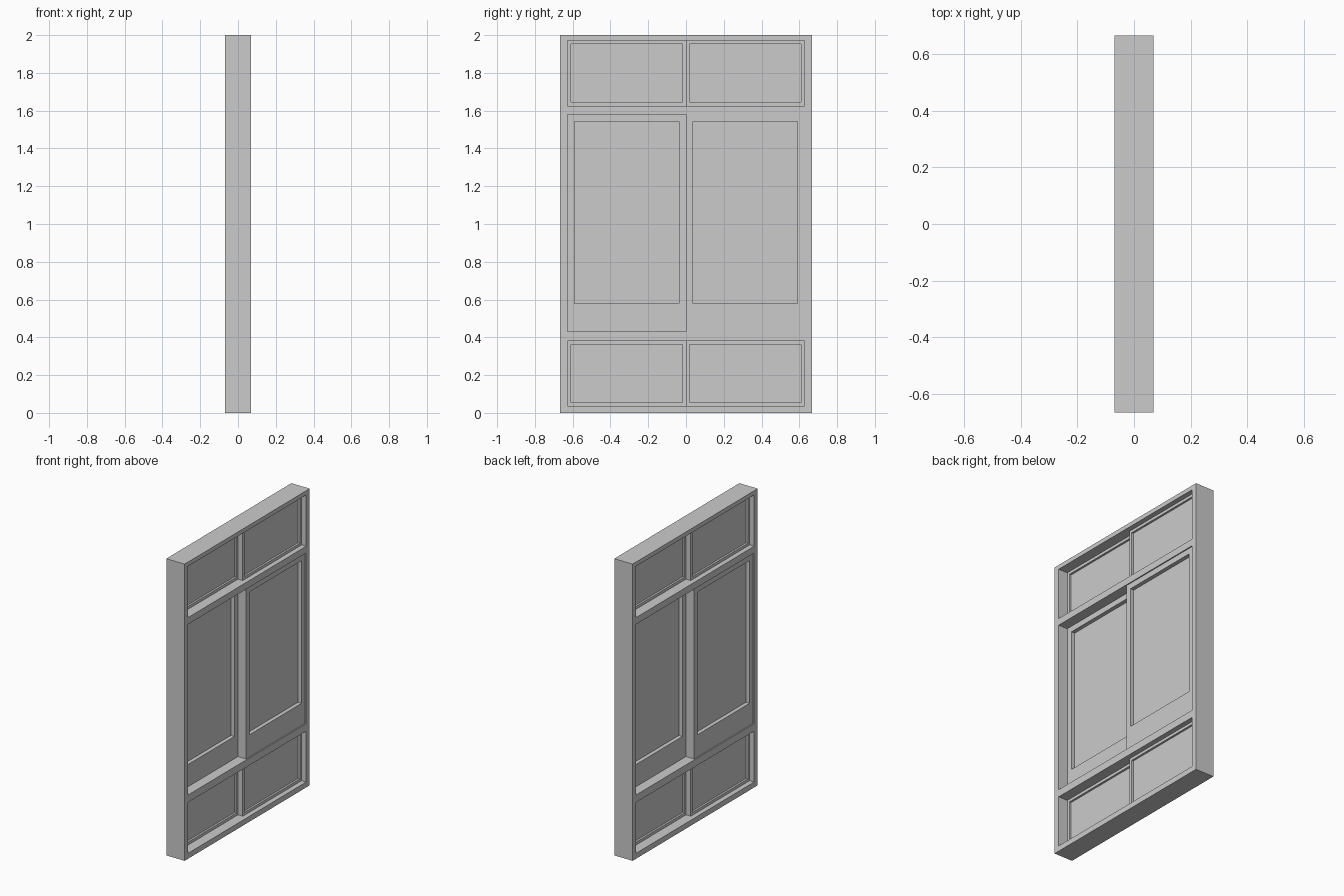
import bpy, bmesh

if "Cube" in bpy.data.objects:
    bpy.data.objects.remove(bpy.data.objects["Cube"])


def make_object(name, bm):
    mesh = bpy.data.meshes.new(name)
    bm.to_mesh(mesh)
    bm.free()
    obj = bpy.data.objects.new(name, mesh)
    bpy.context.collection.objects.link(obj)
    return obj


def pierced_slab(name, ys, zs, holes, x0, x1):
    """Slab in the yz plane, split by ys/zs, with the listed cells left open."""
    bm = bmesh.new()
    grid = [[bm.verts.new((x0, y, z)) for z in zs] for y in ys]
    for i in range(len(ys) - 1):
        for j in range(len(zs) - 1):
            if (i, j) not in holes:
                bm.faces.new((grid[i][j], grid[i + 1][j],
                              grid[i + 1][j + 1], grid[i][j + 1]))
    ext = bmesh.ops.extrude_face_region(bm, geom=bm.faces[:], use_keep_orig=True)
    moved = [v for v in ext["geom"] if isinstance(v, bmesh.types.BMVert)]
    bmesh.ops.translate(bm, verts=moved, vec=(x1 - x0, 0, 0))
    bmesh.ops.recalc_face_normals(bm, faces=bm.faces[:])
    return make_object(name, bm)


W, D, OPEN = 0.666, 0.0685, 0.628

# outer frame with three stacked openings
pierced_slab("outer_frame", [-W, -OPEN, OPEN, W],
             [0, 0.037, 0.38, 0.43, 1.58, 1.626, 1.971, 2.0],
             {(1, 1), (1, 3), (1, 5)}, -D, D)

# sash rows: name, bottom, top, side stile, bottom rail, top rail, depth
rows = [("lower", 0.037, 0.38, 0.019, 0.019, 0.019, 0.035),
        ("middle", 0.43, 1.58, 0.038, 0.15, 0.038, 0.061),
        ("upper", 1.626, 1.971, 0.019, 0.019, 0.019, 0.035)]

for name, z0, z1, stile, low, high, depth in rows:
    # right sash sits on the +x track, left sash on the -x track
    for side, s in (("right", 1), ("left", -1)):
        ys = sorted(s * y for y in (0, stile, OPEN - stile, OPEN))
        zs = [z0, z0 + low, z1 - high, z1]
        pierced_slab(f"{name}_{side}_sash", ys, zs, {(1, 1)}, 0, s * depth)
        # glass pane at mid-depth of the sash
        mid = s * depth / 2
        pierced_slab(f"{name}_{side}_pane", ys[1:3], zs[1:3], set(),
                     mid - 0.004, mid + 0.004)
